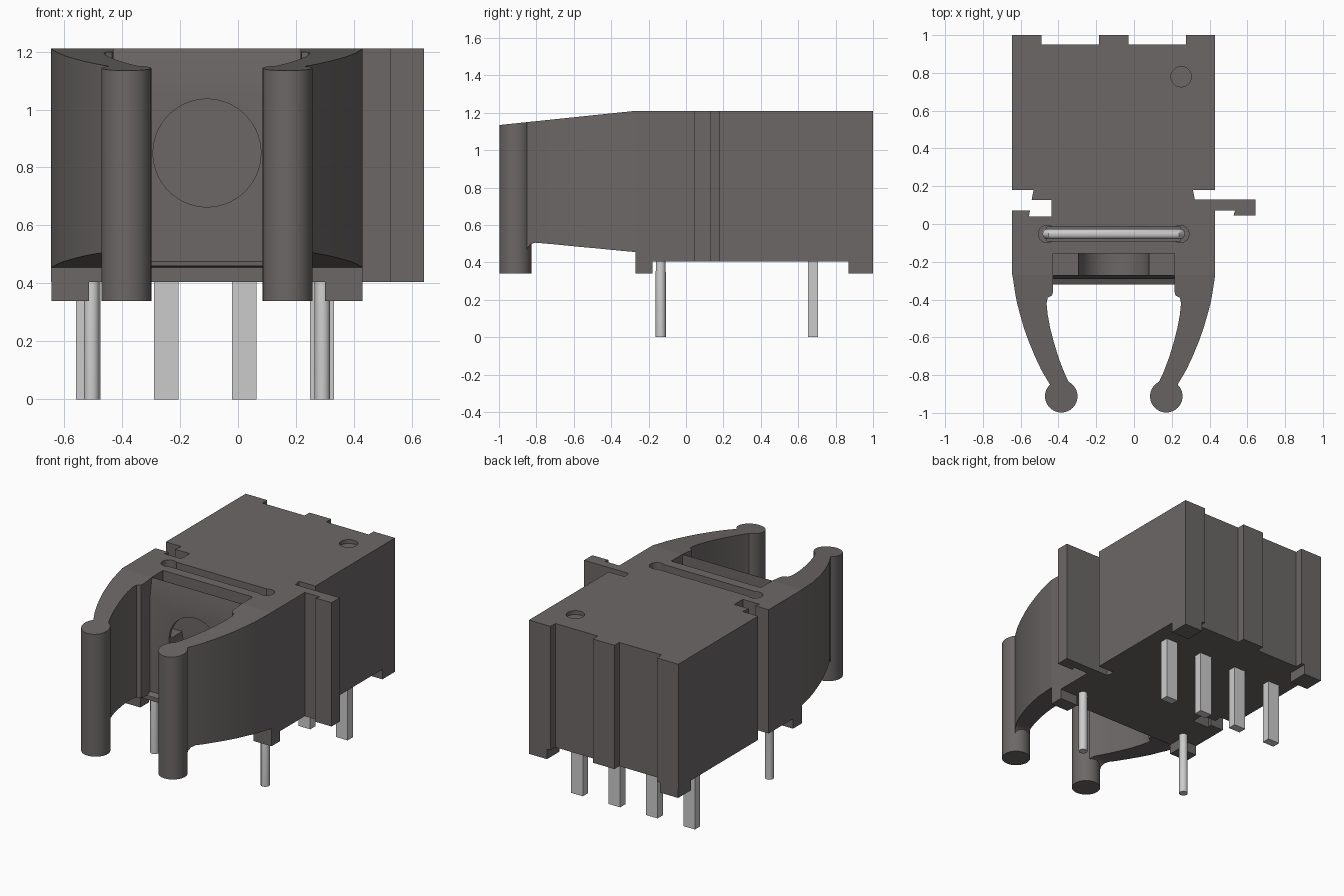
import bpy, bmesh, math

if "Cube" in bpy.data.objects:
    bpy.data.objects.remove(bpy.data.objects["Cube"], do_unlink=True)

CX = -0.107            # symmetry axis of the housing
Z0, Z1 = 0.405, 1.21   # housing bottom and top


def material(name, rgb):
    m = bpy.data.materials.new(name)
    m.use_nodes = True
    m.diffuse_color = (*rgb, 1)
    m.node_tree.nodes["Principled BSDF"].inputs["Base Color"].default_value = (*rgb, 1)
    return m


GREY = material("dark_grey_plastic", (0.15, 0.137, 0.135))
SILVER = material("silver_metal", (0.6, 0.6, 0.6))


def finish(name, bm, mat):
    bmesh.ops.recalc_face_normals(bm, faces=bm.faces[:])
    me = bpy.data.meshes.new(name)
    bm.to_mesh(me)
    bm.free()
    me.materials.append(mat)
    ob = bpy.data.objects.new(name, me)
    bpy.context.collection.objects.link(ob)
    return ob


def activate(ob):
    bpy.ops.object.select_all(action='DESELECT')
    ob.select_set(True)
    bpy.context.view_layer.objects.active = ob


def smooth(ob):
    activate(ob)
    bpy.ops.object.shade_smooth_by_angle(angle=math.radians(35))


def prism(name, pts, move, mat=GREY):
    """Extrude a closed outline of 3D points along a vector."""
    bm = bmesh.new()
    f = bm.faces.new([bm.verts.new(p) for p in pts])
    ext = bmesh.ops.extrude_face_region(bm, geom=[f])["geom"]
    bmesh.ops.translate(bm, vec=move, verts=[v for v in ext if isinstance(v, bmesh.types.BMVert)])
    return finish(name, bm, mat)


def box(name, x, y, z, mat=GREY):
    pts = [(x[0], y[0], z[0]), (x[1], y[0], z[0]), (x[1], y[1], z[0]), (x[0], y[1], z[0])]
    return prism(name, pts, (0, 0, z[1] - z[0]), mat)


def cylinder(name, x, y, r, z, n=32, mat=GREY):
    a = [2 * math.pi * i / n for i in range(n)]
    pts = [(x + r * math.cos(t), y + r * math.sin(t), z[0]) for t in a]
    return prism(name, pts, (0, 0, z[1] - z[0]), mat)


def cut(ob, cutters):
    for c in cutters:
        c.hide_render = True
        m = ob.modifiers.new("cut", 'BOOLEAN')
        m.operation, m.solver, m.object = 'DIFFERENCE', 'EXACT', c
        activate(ob)
        bpy.ops.object.modifier_apply(modifier=m.name)


# Housing: plan outline with rear ribs, side tongue and matching side groove
outline = [
    (-0.645, 1.0), (-0.49, 1.0), (-0.49, 0.95), (-0.185, 0.95), (-0.185, 1.0), (-0.03, 1.0),
    (-0.03, 0.95), (0.275, 0.95), (0.275, 1.0), (0.43, 1.0), (0.43, 0.18), (0.312, 0.18),
    (0.322, 0.13), (0.642, 0.13), (0.642, 0.045), (0.527, 0.045), (0.535, 0.072), (0.43, 0.072),
    (0.43, -0.27), (-0.645, -0.27), (-0.645, 0.072), (-0.55, 0.072), (-0.557, 0.04),
    (-0.437, 0.04), (-0.437, 0.127), (-0.542, 0.127), (-0.532, 0.18), (-0.645, 0.18)]
housing = prism("housing", [(x, y, Z0) for x, y in outline], (0, 0, Z1 - Z0))

# Front wall with a bevelled top and a small lower lip
wall = [(-0.27, 0.455), (-0.32, 0.46), (-0.29, 0.475), (-0.29, 1.1), (-0.272, Z1), (-0.27, Z1)]
front_wall = prism("front_wall", [(-0.43, y, z) for y, z in wall], (0.645, 0, 0))

# Cutters: wire slot, pocket, round window and locating mark
SLOT_Y = -0.053
slot_cutters = [box("slot_cutter", (-0.46, 0.245), (SLOT_Y - 0.037, SLOT_Y + 0.037), (0.9, 1.3))]
for x in (-0.46, 0.245):
    slot_cutters.append(cylinder("slot_end_cutter", x, SLOT_Y, 0.046, (0.91, 1.31)))
pocket = box("pocket_cutter", (-0.43, 0.215), (-0.271, -0.155), (0.85, 1.3))
mark = cylinder("mark_cutter", 0.25, 0.78, 0.054, (1.185, 1.3))
ring = [2 * math.pi * (i + 0.5) / 48 for i in range(48)]
bore = prism("window_cutter",
             [(CX + 0.186 * math.cos(a), -0.4, 0.85 + 0.186 * math.sin(a)) for a in ring],
             (0, 0.245, 0))
cut(housing, slot_cutters + [pocket, mark, bore])
cut(front_wall, [bore])
for c in slot_cutters + [pocket, mark, bore]:
    bpy.data.objects.remove(c, do_unlink=True)
smooth(housing)
smooth(front_wall)


def top_z(y):
    return Z1 - 0.076 * max(0.0, -0.27 - y) / 0.73


# Curved clip arms: rows of (y, inner x, outer x, bottom z)
rows = [
    (-0.27, 0.215, 0.43, 0.455), (-0.36, 0.215, 0.416, 0.463), (-0.378, 0.22, 0.413, 0.465),
    (-0.39, 0.243, 0.411, 0.466), (-0.42, 0.249, 0.405, 0.469), (-0.48, 0.243, 0.389, 0.475),
    (-0.55, 0.23, 0.369, 0.481), (-0.62, 0.212, 0.344, 0.488), (-0.70, 0.188, 0.311, 0.496),
    (-0.77, 0.162, 0.278, 0.502), (-0.805, 0.147, 0.258, 0.505), (-0.83, 0.135, 0.243, 0.497),
    (-0.845, 0.127, 0.234, 0.48), (-0.855, 0.122, 0.228, 0.45), (-0.9, 0.12, 0.22, 0.44)]

for side, s in (("left", 1), ("right", -1)):
    def mx(x):
        return CX + s * (x - CX)

    bm = bmesh.new()
    loops = [[bm.verts.new(p) for p in (
        (mx(xi), y, zb), (mx(xo), y, zb), (mx(xo), y, top_z(y)), (mx(xi), y, top_z(y)))]
        for y, xi, xo, zb in rows]
    for a, b in zip(loops, loops[1:]):
        for i in range(4):
            j = (i + 1) % 4
            bm.faces.new((a[i], a[j], b[j], b[i]))
    bm.faces.new(loops[0])
    bm.faces.new(loops[-1])
    smooth(finish(side + "_clip_arm", bm, GREY))

    # Rounded post at the tip, with its top following the arm slope
    post = cylinder(side + "_clip_post", mx(0.171), -0.912, 0.086, (0.34, 1.2), 40)
    for v in post.data.vertices:
        if v.co.z > 1:
            v.co.z = top_z(v.co.y)
    smooth(post)

    # Stand-off feet
    for name, x, y in (("front", (0.30, 0.43), (-0.27, -0.18)), ("rear", (0.30, 0.43), (0.87, 1.0))):
        box(f"{side}_{name}_foot", sorted(map(mx, x)), y, (0.34, Z0 + 0.002))

# Bent wire staple whose legs are the two round front pins
path = []
for s in (-1, 1):
    leg = [(CX + s * 0.398, -0.135, 0), (CX + s * 0.398, -0.135, 0.65),
           (CX + s * 0.352, SLOT_Y, 0.85), (CX + s * 0.352, SLOT_Y, 1.08),
           (CX + s * 0.335, SLOT_Y, 1.1)]
    path += leg if s < 0 else leg[::-1]
cu = bpy.data.curves.new("wire_staple", 'CURVE')
cu.dimensions = '3D'
cu.bevel_depth = 0.027
cu.bevel_resolution = 4
cu.use_fill_caps = True
sp = cu.splines.new('POLY')
sp.points.add(len(path) - 1)
for p, co in zip(sp.points, path):
    p.co = (*co, 1)
cu.materials.append(SILVER)
wire = bpy.data.objects.new("wire_staple", cu)
bpy.context.collection.objects.link(wire)
activate(wire)
bpy.ops.object.convert(target='MESH')
smooth(bpy.context.view_layer.objects.active)

# Flat rear contact pins
for i in range(4):
    x = -0.517 + 0.269 * i
    box(f"contact_pin_{i + 1}", (x - 0.042, x + 0.042), (0.652, 0.706), (0, Z0 + 0.02), SILVER)
